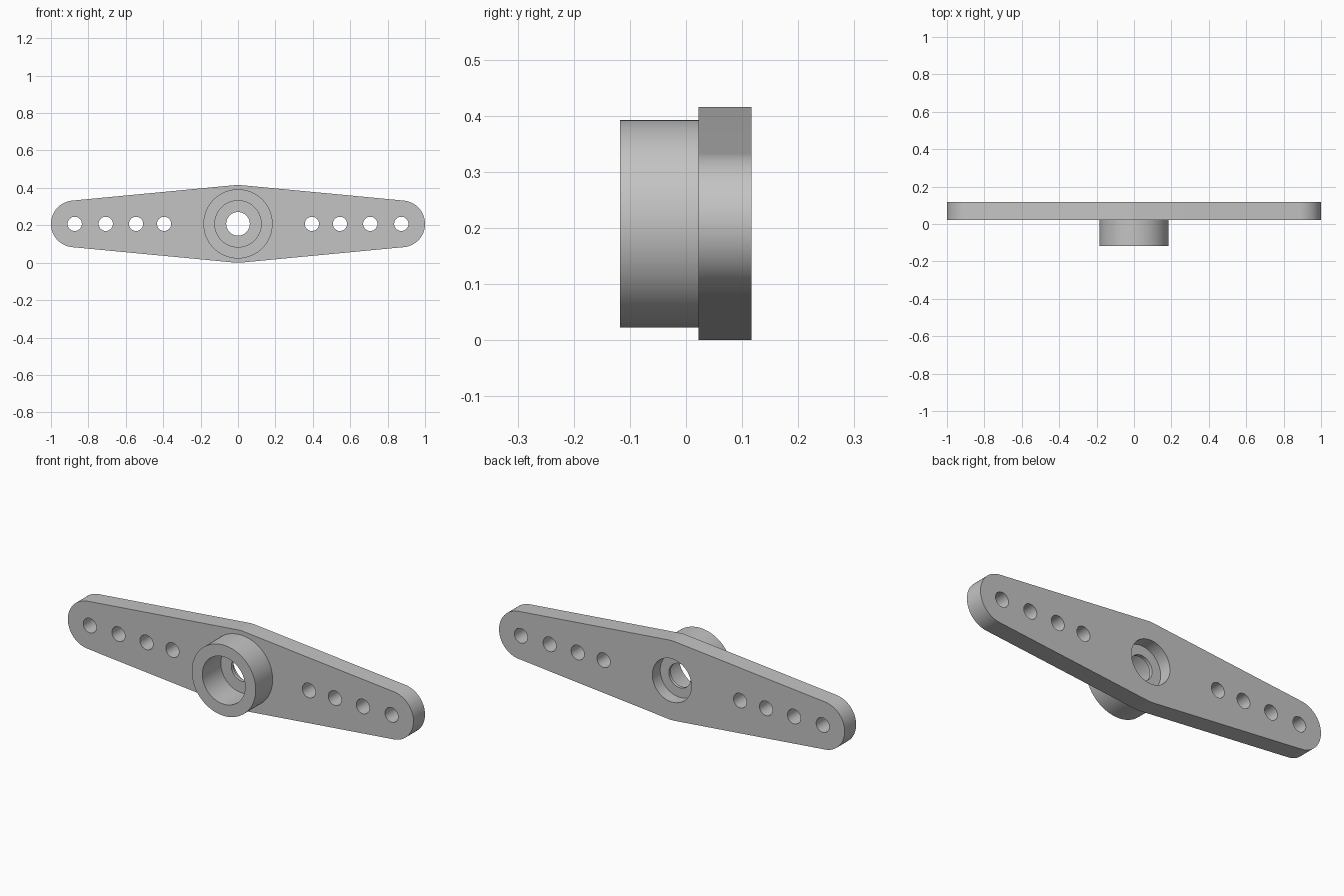
import bpy, bmesh
from math import acos, cos, sin, pi, radians
from mathutils import Matrix

cube = bpy.data.objects.get("Cube")
if cube:
    bpy.data.objects.remove(cube, do_unlink=True)

MID_Z = 0.2077
HUB_R, TIP_R, TIP_X = 0.2077, 0.125, 0.875
FRONT, PLATE_FRONT, BACK = -0.118, 0.022, 0.117
WEB_FRONT, WEB_BACK = 0.035, 0.052

grey = bpy.data.materials.new("plain_grey")
grey.use_nodes = True
grey.diffuse_color = (0.55, 0.55, 0.55, 1)
grey.node_tree.nodes["Principled BSDF"].inputs["Base Color"].default_value = (0.55, 0.55, 0.55, 1)


def make_object(name, bm):
    bmesh.ops.recalc_face_normals(bm, faces=bm.faces[:])
    mesh = bpy.data.meshes.new(name)
    bm.to_mesh(mesh)
    bm.free()
    mesh.materials.append(grey)
    ob = bpy.data.objects.new(name, mesh)
    bpy.context.collection.objects.link(ob)
    return ob


def cylinder(name, radius, y0, y1, x=0, sides=96):
    """Cylinder lying along y, from y0 to y1."""
    bm = bmesh.new()
    place = Matrix.Translation((x, (y0 + y1) / 2, MID_Z)) @ Matrix.Rotation(pi / 2, 4, 'X')
    bmesh.ops.create_cone(bm, cap_ends=True, segments=sides, radius1=radius,
                          radius2=radius, depth=y1 - y0, matrix=place)
    return make_object(name, bm)


def combine(target, tool, operation):
    mod = target.modifiers.new(operation.lower(), 'BOOLEAN')
    mod.operation, mod.solver, mod.object = operation, 'EXACT', tool
    tool.hide_render = True
    bpy.context.view_layer.objects.active = target
    bpy.ops.object.modifier_apply(modifier=mod.name)
    bpy.data.objects.remove(tool, do_unlink=True)


# Tapered arm plate: outline wrapped around a hub circle and two tip circles
tangent = acos((HUB_R - TIP_R) / TIP_X)
arcs = [(TIP_X, TIP_R, -tangent, tangent, 48),
        (0, HUB_R, tangent, pi - tangent, 8),
        (-TIP_X, TIP_R, pi - tangent, pi + tangent, 48),
        (0, HUB_R, pi + tangent, 2 * pi - tangent, 8)]
bm = bmesh.new()
outline = []
for cx, r, a0, a1, steps in arcs:
    for i in range(steps + 1):
        a = a0 + (a1 - a0) * i / steps
        outline.append(bm.verts.new((cx + r * cos(a), PLATE_FRONT, MID_Z + r * sin(a))))
face = bm.faces.new(outline)
extruded = bmesh.ops.extrude_face_region(bm, geom=[face])
new_verts = [v for v in extruded["geom"] if isinstance(v, bmesh.types.BMVert)]
bmesh.ops.translate(bm, verts=new_verts, vec=(0, BACK - PLATE_FRONT, 0))
arm = make_object("double_arm", bm)

# Round boss on the front
combine(arm, cylinder("boss", 0.185, FRONT, PLATE_FRONT + 0.02), 'UNION')

# Front bore, back recess and the screw hole through the web between them
combine(arm, cylinder("bore_cutter", 0.124, FRONT - 0.1, WEB_FRONT), 'DIFFERENCE')
combine(arm, cylinder("recess_cutter", 0.113, WEB_BACK, BACK + 0.1), 'DIFFERENCE')
combine(arm, cylinder("screw_cutter", 0.063, FRONT, BACK, sides=64), 'DIFFERENCE')

# Row of linkage holes on each arm
for side in (-1, 1):
    for x in (0.395, 0.545, 0.707, 0.873):
        combine(arm, cylinder("hole_cutter", 0.038, -0.05, 0.2, side * x, 40), 'DIFFERENCE')

bpy.ops.object.select_all(action='DESELECT')
arm.select_set(True)
bpy.context.view_layer.objects.active = arm
bpy.ops.object.shade_smooth_by_angle(angle=radians(30))
